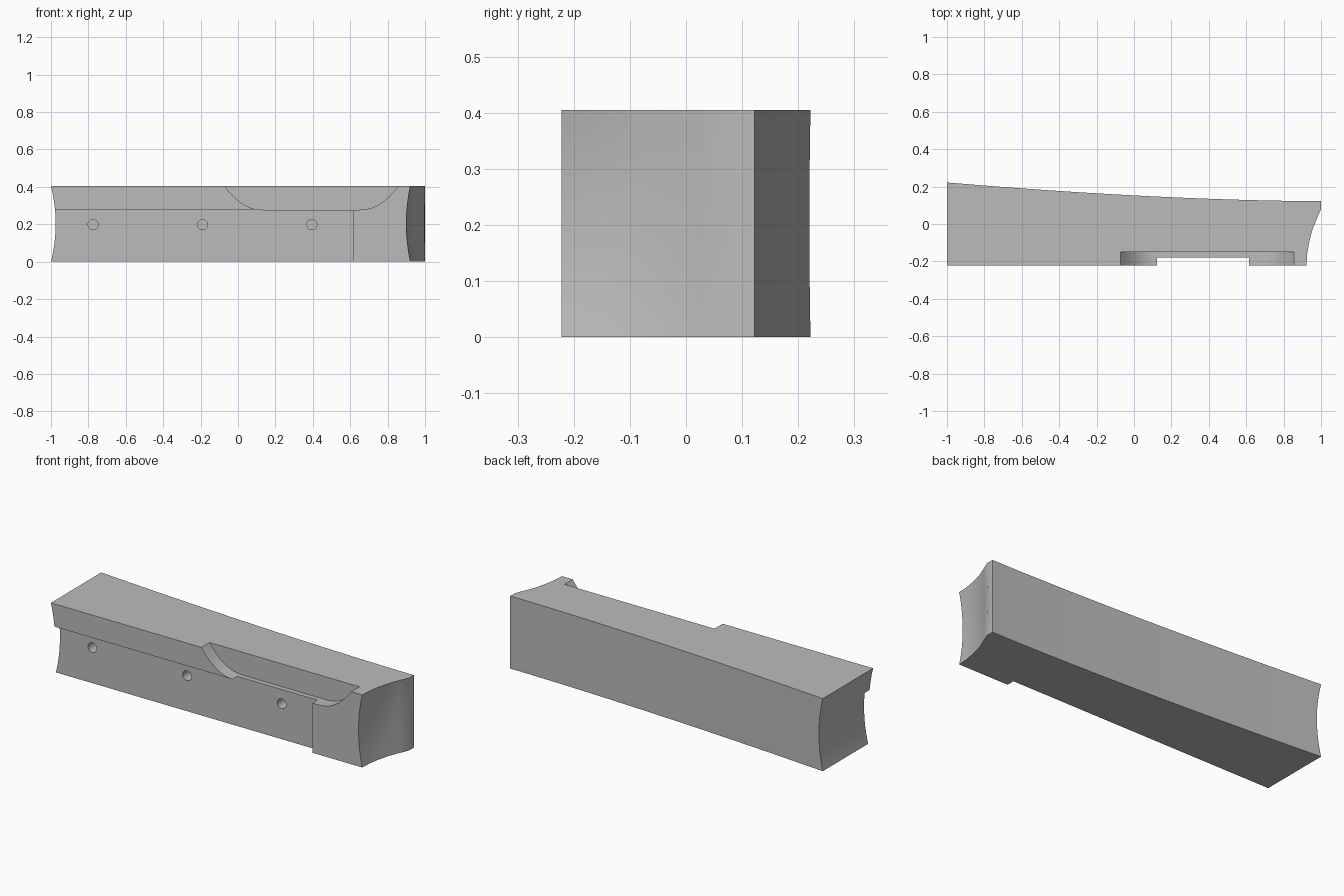
import bpy
import bmesh
import math
from mathutils import Matrix

cube = bpy.data.objects.get("Cube")
if cube:
    bpy.data.objects.remove(cube, do_unlink=True)

HEIGHT = 0.405
FRONT = -0.222
LEDGE = 0.278

grey = bpy.data.materials.new("plain grey")
grey.use_nodes = True
grey.diffuse_color = (0.5, 0.5, 0.5, 1)
grey.node_tree.nodes["Principled BSDF"].inputs["Base Color"].default_value = (0.5, 0.5, 0.5, 1)


def make_object(name, bm):
    bmesh.ops.recalc_face_normals(bm, faces=bm.faces)
    mesh = bpy.data.meshes.new(name)
    bm.to_mesh(mesh)
    bm.free()
    mesh.materials.append(grey)
    obj = bpy.data.objects.new(name, mesh)
    bpy.context.collection.objects.link(obj)
    return obj


def loft(name, rings):
    """Skin a stack of closed rings and cap both ends."""
    bm = bmesh.new()
    loops = [[bm.verts.new(p) for p in ring] for ring in rings]
    for low, high in zip(loops, loops[1:]):
        for i in range(len(low)):
            j = (i + 1) % len(low)
            bm.faces.new((low[i], low[j], high[j], high[i]))
    bm.faces.new(loops[0])
    bm.faces.new(loops[-1])
    return make_object(name, bm)


# Block outline at one height: hollow ends and a tapering curved back
END_CURVE = [(0.922, FRONT), (0.926, -0.16), (0.936, -0.1),
             (0.954, -0.03), (0.976, 0.025), (1, 0.08), (1, 0.122)]


def outline(z):
    hollow = 1 - (2 * z / HEIGHT - 1) ** 2
    left = -1 + 0.025 * hollow
    ring = [(left, FRONT, z)]
    for x, y in END_CURVE:
        ring.append((x - 0.022 * hollow * (0.122 - y) / 0.344, y, z))
    steps = 16
    for i in range(1, steps + 1):
        x = 1 + (left - 1) * i / steps
        ring.append((x, 0.122 + 0.1 * ((1 - x) / 2) ** 1.7, z))
    return ring


LAYERS = 14
block = loft("block", [outline(HEIGHT * i / LAYERS) for i in range(LAYERS + 1)])

# Long recess along the lower front
recess_profile = [(-1.2, -0.1), (0.615, -0.1), (0.615, LEDGE), (-1.2, LEDGE)]
cutters = [loft("recess_cutter", [[(x, y, z) for x, z in recess_profile] for y in (-0.4, -0.178)])]

# Scooped opening in the upper lip, mirrored about its middle
MIDDLE, HALF = 0.392, 0.463
side = [(HALF, 0.5)]
for i in range(11):
    t = i / 10
    side.append((HALF - 0.21 * t, LEDGE - 0.0005 + 0.1275 * (1 - t) ** 2.3))
scoop = [(MIDDLE - x, z) for x, z in side] + [(MIDDLE + x, z) for x, z in reversed(side)]
cutters.append(loft("scoop_cutter", [[(x, y, z) for x, z in scoop] for y in (-0.4, -0.15)]))

# Three round holes in the recessed face
for n in range(3):
    bm = bmesh.new()
    place = Matrix.Translation((-0.775 + 0.585 * n, -0.15, 0.198)) @ Matrix.Rotation(math.pi / 2, 4, "X")
    bmesh.ops.create_cone(bm, cap_ends=True, segments=28, radius1=0.027,
                          radius2=0.027, depth=0.2, matrix=place)
    cutters.append(make_object("hole_cutter", bm))

# Apply the cuts, then smooth the curved faces
bpy.ops.object.select_all(action="DESELECT")
bpy.context.view_layer.objects.active = block
block.select_set(True)
for cutter in cutters:
    cutter.hide_render = True
    cut = block.modifiers.new("cut", "BOOLEAN")
    cut.operation = "DIFFERENCE"
    cut.solver = "EXACT"
    cut.object = cutter
    bpy.ops.object.modifier_apply(modifier=cut.name)
    bpy.data.objects.remove(cutter, do_unlink=True)

bpy.ops.object.shade_smooth_by_angle(angle=math.radians(25))
